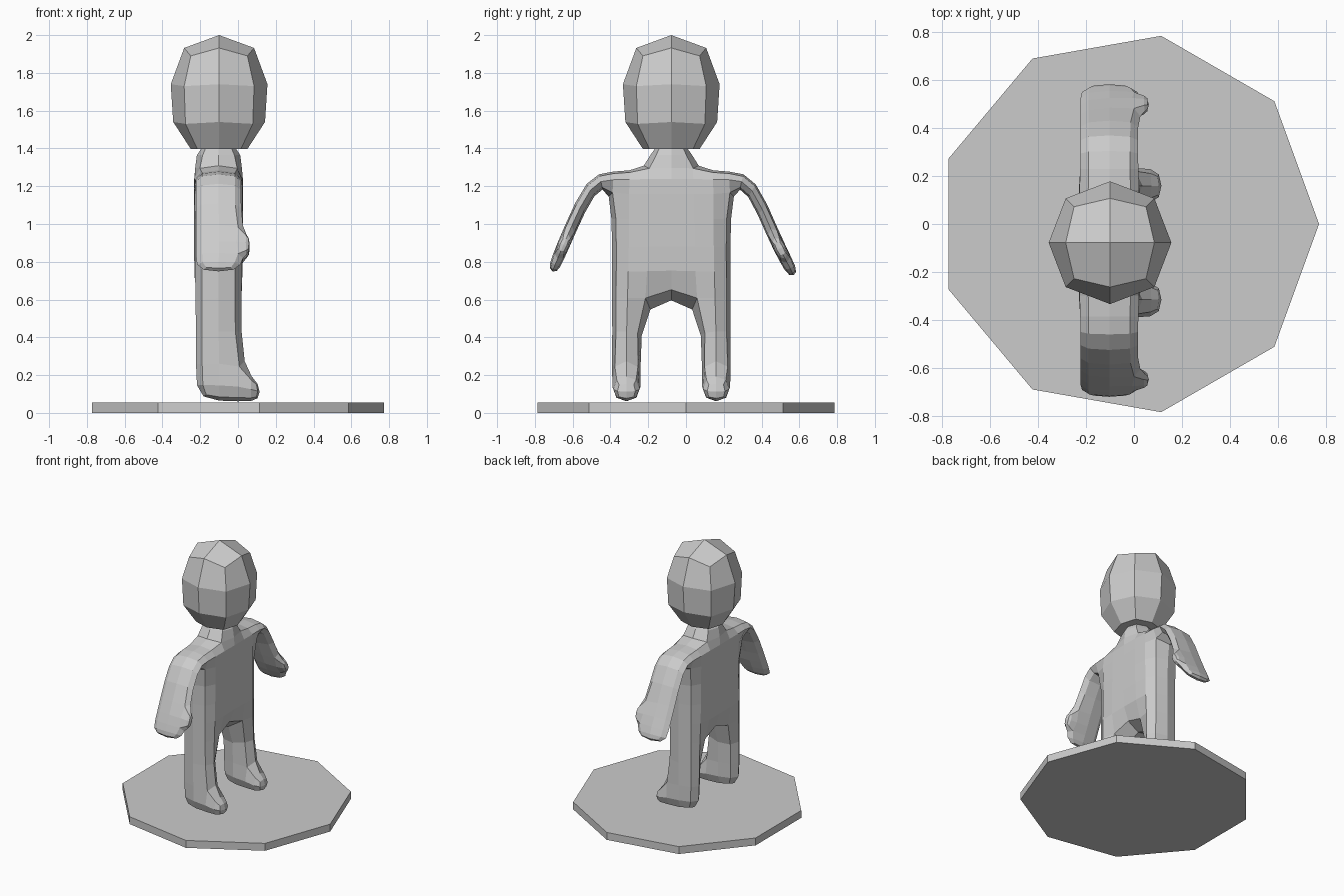
import bpy, bmesh, math
from mathutils import Vector

if "Cube" in bpy.data.objects:
    bpy.data.objects.remove(bpy.data.objects["Cube"])

CY = -0.078               # symmetry plane of the figure
XB, XF = -0.233, 0.027    # back and front of the body


def finish(bm, name):
    bmesh.ops.recalc_face_normals(bm, faces=bm.faces)
    me = bpy.data.meshes.new(name)
    bm.to_mesh(me)
    bm.free()
    ob = bpy.data.objects.new(name, me)
    bpy.context.collection.objects.link(ob)
    return ob


# Nine-sided stand
bpy.ops.mesh.primitive_cylinder_add(vertices=9, radius=0.797, depth=0.056, location=(-0.025, 0, 0.028))
base = bpy.context.object
base.name = "base"
me = base.data
# turn so one corner points along +x
ang = min((math.atan2(v.co.y, v.co.x) % (2 * math.pi / 9) for v in me.vertices))
base.rotation_euler.z = -ang

# Head: stacked eight-sided rings, (axis radius, axis z, diagonal offset, diagonal z)
bm = bmesh.new()
rings = []
for ra, za, d, zd in [(0.185, 1.932, 0.15, 1.89), (0.256, 1.74, 0.185, 1.73),
                      (0.243, 1.54, 0.178, 1.53), (0.15, 1.397, 0.115, 1.397)]:
    ring = []
    for i in range(8):
        a = i * math.pi / 4
        r, z = (d * math.sqrt(2), zd) if i % 2 else (ra, za)
        ring.append(bm.verts.new((-0.1 + r * math.cos(a), CY + r * math.sin(a), z)))
    rings.append(ring)
for r1, r2 in zip(rings, rings[1:]):
    for i in range(8):
        bm.faces.new((r1[i], r1[(i + 1) % 8], r2[(i + 1) % 8], r2[i]))
top = bm.verts.new((-0.1, CY, 2.0))
for i in range(0, 8, 2):
    bm.faces.new((top, rings[0][i], rings[0][i + 1], rings[0][(i + 2) % 8]))
bm.faces.new(rings[-1])
finish(bm, "head")

# Body cage: quads of (offset from middle, z), later given depth and subdivided
quads, extras = [], []


def strip(pairs, s):
    for (a, b), (c, d) in zip(pairs, pairs[1:]):
        quads.append([(s * p[0], p[1]) for p in (a, b, d, c)])


# neck and middle of torso
levels = [(0.12, 1.45), (0.12, 1.285), (0.13, 1.2), (0.14, 0.86), (0.155, 0.64)]
strip([((-u, z), (u, z)) for u, z in levels], 1)
for s in (-1, 1):
    # side of torso and leg
    outer = [(0.32, 1.285), (0.325, 1.2), (0.32, 0.86), (0.32, 0.64), (0.318, 0.22), (0.318, 0.055)]
    inner = levels[1:] + [(0.157, 0.22), (0.157, 0.055)]
    strip(list(zip(inner, outer)), s)
    extras.append((len(quads) - 1, "toe"))
    # arm and hand, one hand hangs slightly lower
    e = 0.02 if s > 0 else 0.0
    strip([((0.32, 1.285), (0.325, 1.2)), ((0.45, 1.26), (0.40, 1.18)),
           ((0.575, 0.97 - e), (0.51, 0.94 - e)), ((0.63 + e / 2, 0.84 - e), (0.567 + e / 2, 0.81 - e)),
           ((0.66 + e, 0.755 - e), (0.603 + e, 0.73 - e))], s)
    extras.append((len(quads) - 2, "thumb"))

bm = bmesh.new()
verts, count = {}, {}


def vert(p, x):
    key = (round(p[0], 4), round(p[1], 4), x)
    if key not in verts:
        z = p[1]
        if x == XB and abs(z - 0.64) < 1e-4 and abs(p[0]) < 0.2:
            z = 0.56      # crotch slopes down to the back
        verts[key] = bm.verts.new((x, CY + p[0], z))
    return verts[key]


fronts = []
for q in quads:
    fronts.append(bm.faces.new([vert(p, XF) for p in q]))
    bm.faces.new([vert(p, XB) for p in reversed(q)])
    for a, b in zip(q, q[1:] + q[:1]):
        k = tuple(sorted((tuple(round(c, 4) for c in a), tuple(round(c, 4) for c in b))))
        count[k] = count.get(k, 0) + 1
for (a, b), n in count.items():
    if n == 1:            # outline edges get side walls
        bm.faces.new((vert(a, XF), vert(b, XF), vert(b, XB), vert(a, XB)))

# toes and thumbs pulled out of the front
for idx, kind in extras:
    f = bmesh.ops.extrude_discrete_faces(bm, faces=[fronts[idx]])["faces"][0]
    c = f.calc_center_median()
    for v in f.verts:
        if kind == "toe":
            v.co.x = 0.122
            v.co.y = c.y + (v.co.y - c.y) * 0.95
            v.co.z = min(v.co.z, 0.165)
        else:
            v.co = c + (v.co - c) * 0.75
            v.co.x = 0.065
body = finish(bm, "body")
mod = body.modifiers.new("rounding", "SUBSURF")
mod.levels = mod.render_levels = 1
